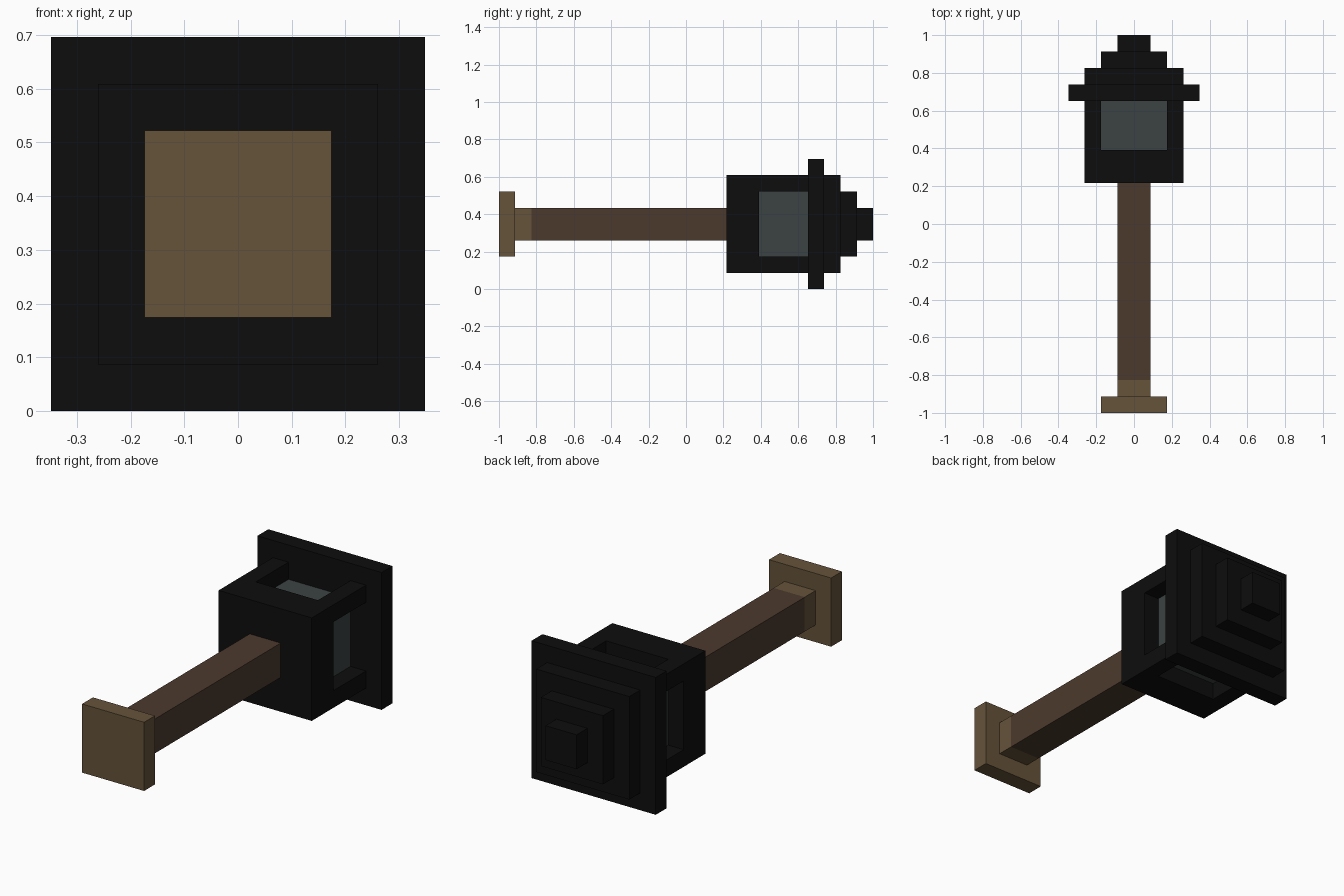
import bpy
import bmesh
from mathutils import Matrix, Vector

cube = bpy.data.objects.get("Cube")
if cube:
    bpy.data.objects.remove(cube, do_unlink=True)

U = 2 / 23          # one block unit: the lamp is 23 blocks long
CENTRE_Z = 4 * U    # axis height, half of the 8-block brim


def material(name, srgb):
    lin = [c / 255 / 12.92 if c < 10.3 else ((c / 255 + 0.055) / 1.055) ** 2.4 for c in srgb]
    mat = bpy.data.materials.new(name)
    mat.use_nodes = True
    mat.diffuse_color = (*lin, 1)
    bsdf = next(n for n in mat.node_tree.nodes if n.type == 'BSDF_PRINCIPLED')
    bsdf.inputs["Base Color"].default_value = (*lin, 1)
    bsdf.inputs["Roughness"].default_value = 0.9
    return mat


light_wood = material("light wood", (101, 83, 58))
dark_wood = material("dark wood", (76, 58, 45))
black_iron = material("black iron", (13, 13, 13))
grey_glass = material("grey glass", (60, 66, 66))


def block(name, width, start, end, mat, x=0, z=0):
    """Square block of given width, from start to end along the lamp, in block units."""
    bm = bmesh.new()
    size = Vector((width, end - start, width)) * U
    bmesh.ops.create_cube(bm, size=1, matrix=Matrix.Diagonal((*size, 1)))
    mesh = bpy.data.meshes.new(name)
    bm.to_mesh(mesh)
    bm.free()
    mesh.materials.append(mat)
    obj = bpy.data.objects.new(name, mesh)
    obj.location = (x * U, (start + end) / 2 * U - 1, CENTRE_Z + z * U)
    bpy.context.collection.objects.link(obj)
    return obj


# Wooden foot, collar and shaft
block("foot_plate", 4, 0, 1, light_wood)
block("foot_collar", 2, 1, 2, light_wood)
block("shaft", 2, 2, 14, dark_wood)

# Lantern: floor, recessed glass core and four corner bars
block("lantern_floor", 6, 14, 16, black_iron)
block("lantern_glass", 4, 16, 19, grey_glass)
for side, sx in (("right", -1), ("left", 1)):
    for level, sz in (("lower", -1), ("upper", 1)):
        block(f"lantern_bar_{level}_{side}", 1, 16, 19, black_iron, 2.5 * sx, 2.5 * sz)

# Stepped cap
for name, width, start in (("cap_brim", 8, 19), ("cap_lower_step", 6, 20),
                           ("cap_upper_step", 4, 21), ("cap_finial", 2, 22)):
    block(name, width, start, start + 1, black_iron)
